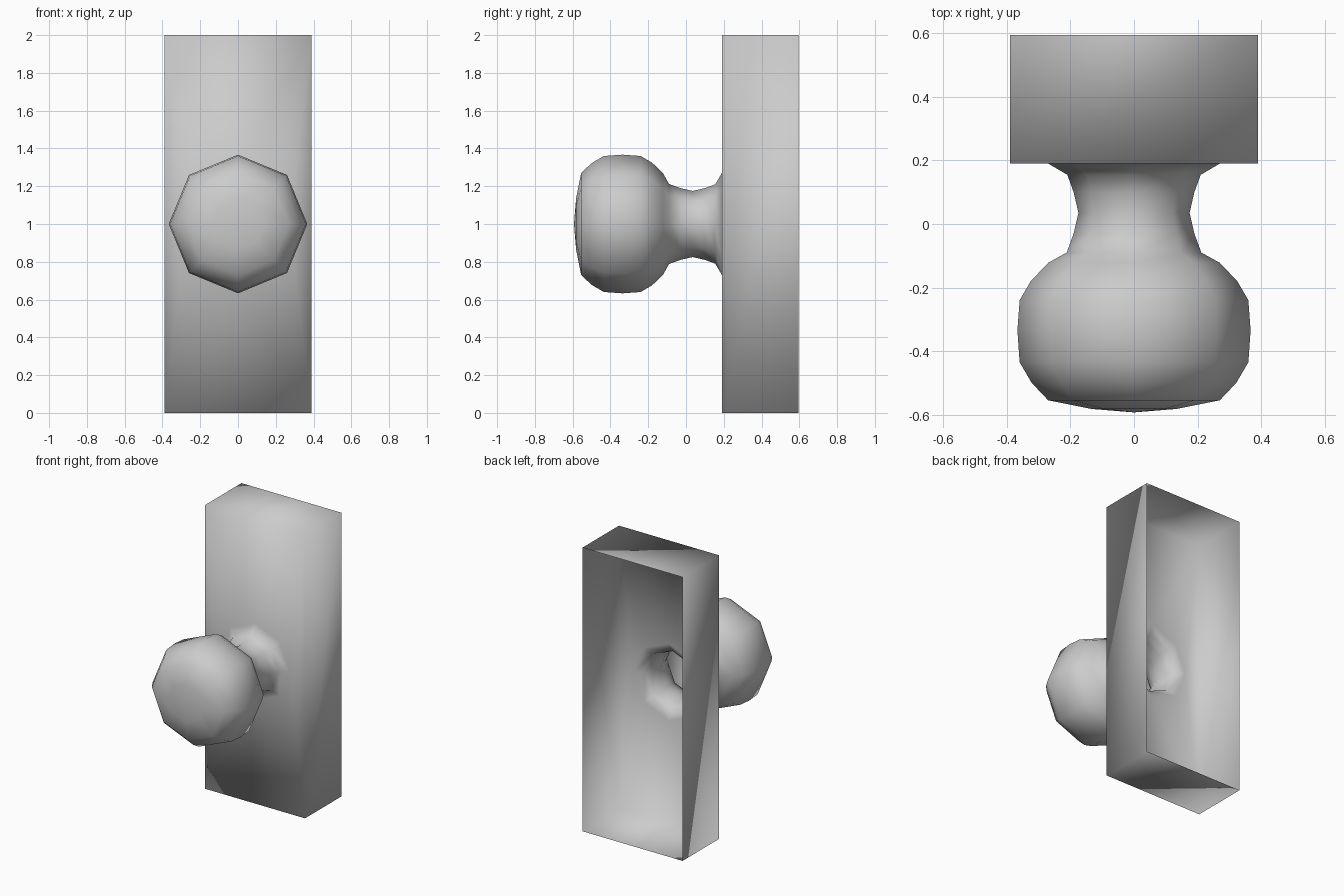
import bpy, bmesh
from math import sin, cos, pi

cube = bpy.data.objects.get("Cube")
if cube:
    bpy.data.objects.remove(cube, do_unlink=True)

# Flat grey finish
grey = bpy.data.materials.new("light_grey")
grey.use_nodes = True
colour = (0.6, 0.6, 0.6, 1)
grey.diffuse_color = colour
grey.node_tree.nodes["Principled BSDF"].inputs["Base Color"].default_value = colour

SIDES = 8
MID = 1.0
FRONT, BACK = 0.19, 0.595
HALF_W, HALF_H = 0.39, 1.0

# (y, radius) from the plate, along the neck, round the knob to the cap
PROFILE = [(FRONT, 0.27), (0.155, 0.21), (0.1, 0.19), (0.035, 0.175),
           (-0.03, 0.19), (-0.09, 0.212), (-0.122, 0.27), (-0.18, 0.325),
           (-0.24, 0.36), (-0.335, 0.367), (-0.435, 0.36), (-0.5, 0.322),
           (-0.555, 0.27), (-0.582, 0.135)]

bm = bmesh.new()


def ring(y, radius):
    return [bm.verts.new((radius * cos(2 * pi * i / SIDES), y,
                          MID + radius * sin(2 * pi * i / SIDES)))
            for i in range(SIDES)]


# Hollow eight-sided neck and knob
rings = [ring(y, r) for y, r in PROFILE]
for a, b in zip(rings, rings[1:]):
    for i in range(SIDES):
        j = (i + 1) % SIDES
        bm.faces.new((a[i], a[j], b[j], b[i]))

# Slightly domed cap
tip = bm.verts.new((0, -0.593, MID))
for i in range(SIDES):
    bm.faces.new((rings[-1][i], rings[-1][(i + 1) % SIDES], tip))

# Plate corners, one per diagonal of the neck opening
signs = [(1, 1), (-1, 1), (-1, -1), (1, -1)]
front, back = [[bm.verts.new((sx * HALF_W, y, MID + sz * HALF_H)) for sx, sz in signs]
               for y in (FRONT, BACK)]
hole = rings[0]
for k in range(4):
    n = (k + 1) % 4
    v0, v1, v2 = (hole[(2 * k + d) % SIDES] for d in range(3))
    # Plate face around the opening
    bm.faces.new((v0, v1, front[k]))
    bm.faces.new((v1, v2, front[k]))
    bm.faces.new((v2, front[n], front[k]))
    # Rim walls, left open at the back
    if k % 2 == 0:
        bm.faces.new((front[k], front[n], back[k]))
        bm.faces.new((front[n], back[n], back[k]))
    else:
        bm.faces.new((front[k], front[n], back[n]))
        bm.faces.new((front[k], back[n], back[k]))

bmesh.ops.recalc_face_normals(bm, faces=bm.faces[:])
# An open shell: make sure the cap faces forward
bm.normal_update()
if tip.link_faces[0].normal.y > 0:
    bmesh.ops.reverse_faces(bm, faces=bm.faces[:])
for face in bm.faces:
    face.smooth = True

mesh = bpy.data.meshes.new("door_knob_and_plate")
bm.to_mesh(mesh)
bm.free()
mesh.materials.append(grey)
knob = bpy.data.objects.new("door_knob_and_plate", mesh)
bpy.context.collection.objects.link(knob)
